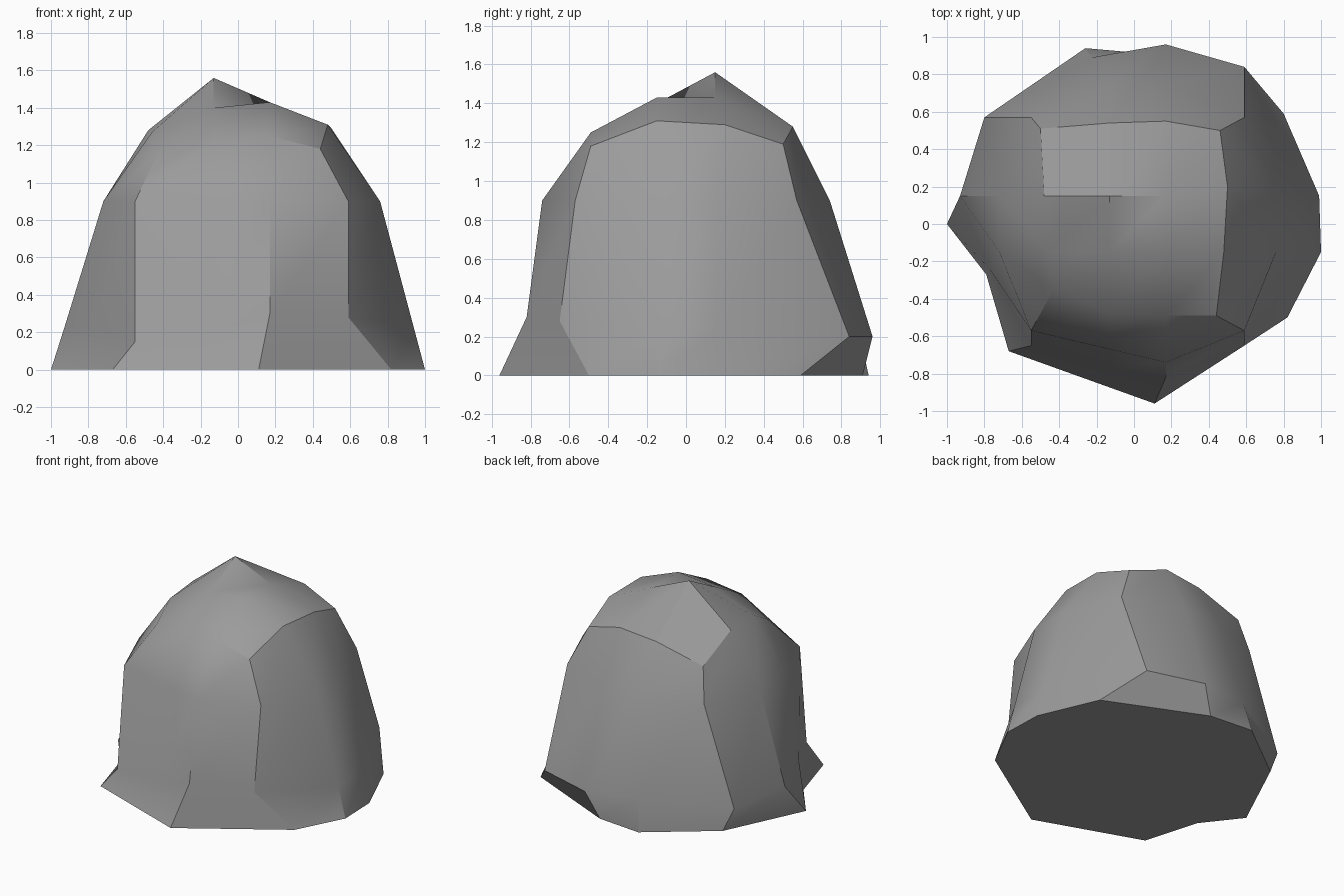
import bpy
import bmesh
from math import radians
from mathutils import Vector

# Remove the default cube
default_cube = bpy.data.objects.get("Cube")
if default_cube:
    bpy.data.objects.remove(default_cube, do_unlink=True)


def make_material(name, colour):
    material = bpy.data.materials.new(name)
    material.use_nodes = True
    material.diffuse_color = colour
    shader = material.node_tree.nodes["Principled BSDF"]
    shader.inputs["Base Color"].default_value = colour
    shader.inputs["Roughness"].default_value = 0.9
    return material


def rounded_plan(corner, inner, outer, centre_x, height):
    """Twelve-sided outline, anticlockwise from the front right corner."""
    quarter = [(-inner, -outer), (inner, -outer), (corner, -corner)]
    points = []
    for turn in range(4):
        for x, y in quarter:
            for step in range(turn):
                x, y = -y, x
            points.append(Vector((x + centre_x, y, height)))
    return points[-1:] + points[:-1]


# Footprint on the ground, anticlockwise from the front corner on the -x side
footprint = [Vector((x, y, 0)) for x, y in (
    (-.67, -.68), (-.28, -.82), (.11, -.96), (.82, -.5), (1, -.15), (.99, .15),
    (.8, .59), (.08, .91), (-.26, .94), (-.72, .59), (-1, 0), (-.79, -.27))]

# Shoulder, where the steep walls turn into the dome
shoulder = rounded_plan(corner=.57, inner=.15, outer=.74, centre_x=.02, height=.9)
shoulder[1].y = -.67

# Lower wall follows the slope from footprint to shoulder, with chipped ledges
lower_wall = [low.lerp(high, .25) for low, high in zip(footprint, shoulder)]
chips = {
    0: (-.55, -.65, .15), 1: (-.13, -.77, .2), 2: (.17, -.82, .3),
    3: (.59, -.65, .28), 6: (.59, .84, .2), 7: (.17, .96, .2),
    9: (-.8, .57, .18), 10: (-.93, .15, .22),
}
for index, position in chips.items():
    lower_wall[index] = Vector(position)

# Brow, the outline around the crown
brow = [Vector(p) for p in (
    (-.43, -.35, 1.16), (-.13, -.48, 1.22), (.17, -.49, 1.25), (.44, -.49, 1.18),
    (.48, -.15, 1.31), (.5, .2, 1.29), (.46, .5, 1.19), (.17, .55, 1.28),
    (-.13, .54, 1.25), (-.5, .51, 1.15), (-.48, .15, 1.28), (-.46, -.15, 1.27))]

# Join the outlines into walls
bm = bmesh.new()
rings = [[bm.verts.new(point) for point in ring]
         for ring in (footprint, lower_wall, shoulder, brow)]
count = len(footprint)
for below, above in zip(rings, rings[1:]):
    for i in range(count):
        j = (i + 1) % count
        bm.faces.new((below[i], below[j], above[j], above[i]))

# Flat underside
bm.faces.new(reversed(rings[0]))

# Crown patch with one raised peak
heights = {(-1, -1): 1.4, (1, -1): 1.43, (-1, 1): 1.56, (1, 1): 1.43}
crown = {(sx, sy): bm.verts.new((.02 + .15 * sx, .15 * sy, z))
         for (sx, sy), z in heights.items()}
edge = rings[-1]
rows = [
    edge[:4],
    [edge[11], crown[-1, -1], crown[1, -1], edge[4]],
    [edge[10], crown[-1, 1], crown[1, 1], edge[5]],
    edge[9:5:-1],
]
for front, back in zip(rows, rows[1:]):
    for i in range(len(front) - 1):
        bm.faces.new((front[i], front[i + 1], back[i + 1], back[i]))

bmesh.ops.recalc_face_normals(bm, faces=bm.faces)
mesh = bpy.data.meshes.new("boulder")
bm.to_mesh(mesh)
bm.free()

# Boulder object, soft facets with crisp ridges
boulder = bpy.data.objects.new("boulder", mesh)
bpy.context.collection.objects.link(boulder)
mesh.materials.append(make_material("stone grey", (.33, .33, .33, 1)))
bpy.ops.object.select_all(action="DESELECT")
boulder.select_set(True)
bpy.context.view_layer.objects.active = boulder
bpy.ops.object.shade_smooth_by_angle(angle=radians(30))
